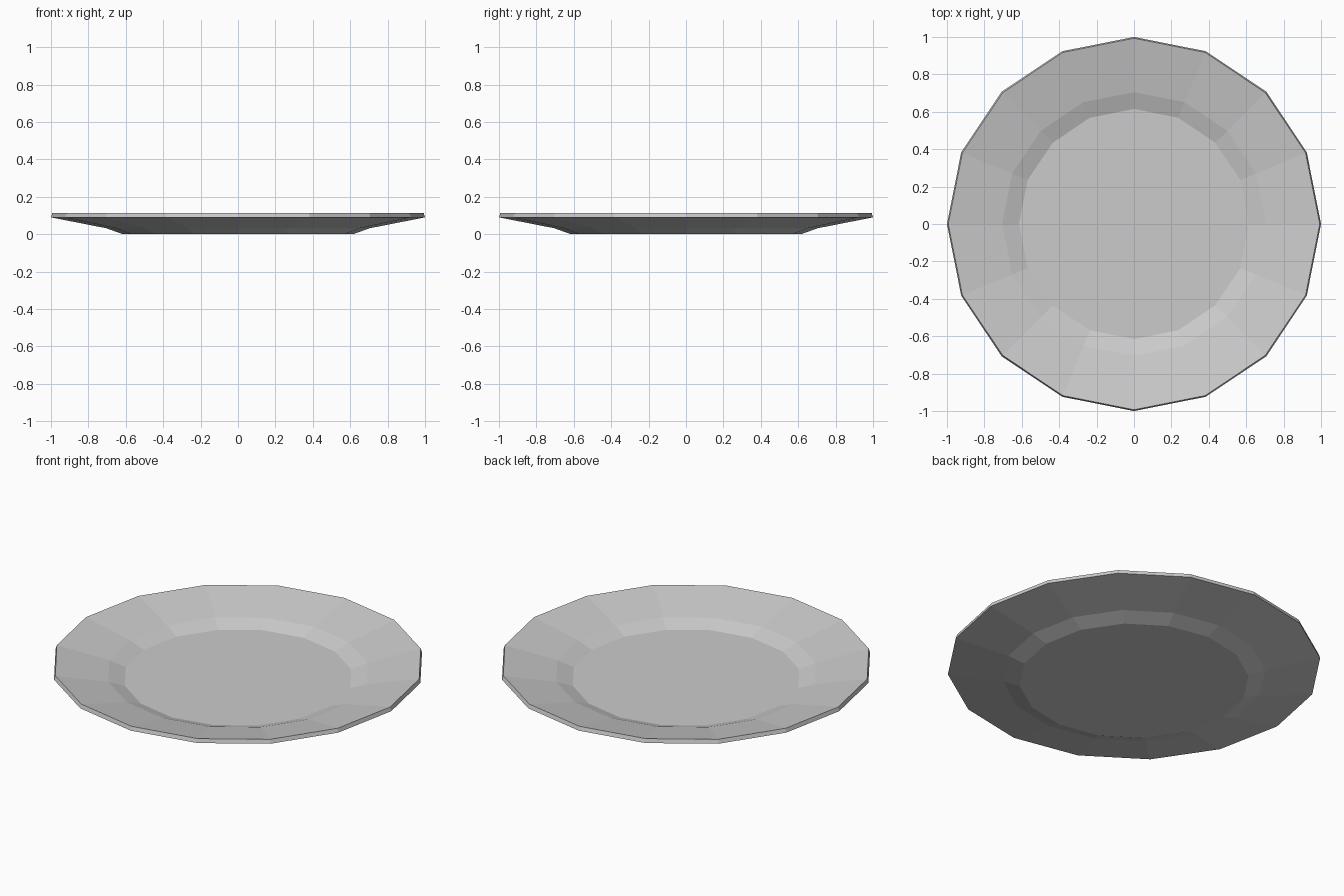
import bpy, bmesh, math

if "Cube" in bpy.data.objects:
    bpy.data.objects.remove(bpy.data.objects["Cube"])

SIDES = 16

# Plate cross-section (radius, height): underside, rim edge, then upper surface
PROFILE = [(0.615, 0.0), (0.705, 0.032), (1.0, 0.09),
           (0.993, 0.113), (0.705, 0.053), (0.615, 0.021)]


def lathe(name, profile, sides):
    """Revolve a profile around z and cap both ends."""
    bm = bmesh.new()
    rings = []
    for r, z in profile:
        rings.append([bm.verts.new((r * math.cos(2 * math.pi * i / sides),
                                    r * math.sin(2 * math.pi * i / sides), z))
                      for i in range(sides)])
    for a, b in zip(rings, rings[1:]):
        for i in range(sides):
            j = (i + 1) % sides
            bm.faces.new((a[i], a[j], b[j], b[i]))
    bm.faces.new(rings[0][::-1])
    bm.faces.new(rings[-1])
    bmesh.ops.recalc_face_normals(bm, faces=bm.faces[:])
    mesh = bpy.data.meshes.new(name)
    bm.to_mesh(mesh)
    bm.free()
    obj = bpy.data.objects.new(name, mesh)
    bpy.context.collection.objects.link(obj)
    return obj


# Dinner plate with a flat well and wide sloping rim
lathe("plate", PROFILE, SIDES)
